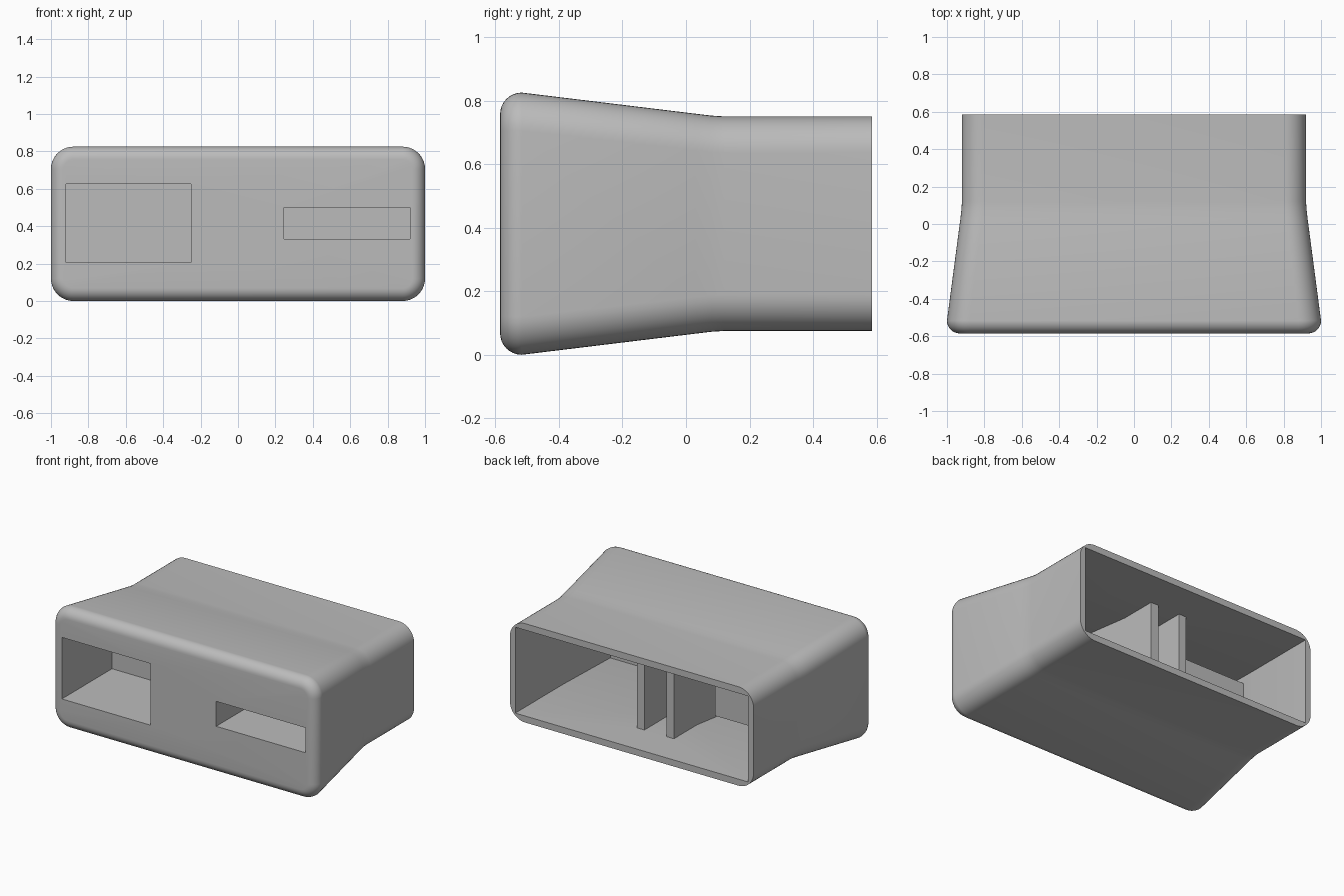
import bpy, bmesh, math
from mathutils import Vector

if "Cube" in bpy.data.objects:
    bpy.data.objects.remove(bpy.data.objects["Cube"], do_unlink=True)

MID = 0.4125            # height of the central axis
BACK, FRONT = 0.585, -0.585

grey = bpy.data.materials.new("plain grey")
grey.use_nodes = True
grey.diffuse_color = (0.5, 0.5, 0.5, 1)
grey.node_tree.nodes["Principled BSDF"].inputs["Base Color"].default_value = (0.5, 0.5, 0.5, 1)


def add_object(name, bm):
    bmesh.ops.recalc_face_normals(bm, faces=bm.faces[:])
    mesh = bpy.data.meshes.new(name)
    bm.to_mesh(mesh)
    bm.free()
    mesh.materials.append(grey)
    obj = bpy.data.objects.new(name, mesh)
    bpy.context.collection.objects.link(obj)
    return obj


def ring_points(y, hx, hz, r, steps):
    """Rounded rectangle at depth y; zero steps gives sharp corners."""
    pts = []
    for k, (sx, sz) in enumerate([(1, 1), (-1, 1), (-1, -1), (1, -1)]):
        if not steps:
            pts.append(Vector((sx * hx, y, MID + sz * hz)))
            continue
        for i in range(steps + 1):
            a = math.pi / 2 * (k + i / steps)
            pts.append(Vector((sx * (hx - r) + r * math.cos(a), y,
                               MID + sz * (hz - r) + r * math.sin(a))))
    return pts


def loft(name, sections, steps):
    bm = bmesh.new()
    rings = [[bm.verts.new(p) for p in ring_points(*s, steps)] for s in sections]
    for a, b in zip(rings, rings[1:]):
        for i in range(len(a)):
            j = (i + 1) % len(a)
            bm.faces.new((a[i], a[j], b[j], b[i]))
    bm.faces.new(rings[0])
    bm.faces.new(rings[-1])
    return add_object(name, bm)


def box(name, x, y, z):
    bm = bmesh.new()
    bmesh.ops.create_cube(bm, size=1)
    for v in bm.verts:
        v.co = [lo + (c + 0.5) * (hi - lo) for c, (lo, hi) in zip(v.co, (x, y, z))]
    return add_object(name, bm)


def subtract(target, cutter):
    cutter.hide_render = True
    mod = target.modifiers.new("cut", 'BOOLEAN')
    mod.operation, mod.solver, mod.object = 'DIFFERENCE', 'EXACT', cutter
    bpy.context.view_layer.objects.active = target
    bpy.ops.object.modifier_apply(modifier=mod.name)
    bpy.data.objects.remove(cutter, do_unlink=True)


# Outer body: straight sleeve, soft bend, flared nose with a rounded front edge
sections = [(BACK, 0.92, 0.3375, 0.115), (0.12, 0.92, 0.3375, 0.115),
            (0.08, 0.9225, 0.34, 0.115), (0.03, 0.928, 0.346, 0.115)]
FILLET = 0.068
for i in range(9):
    a = math.pi / 2 * i / 8
    inset = FILLET * (1 - math.cos(a))
    sections.append((FRONT + FILLET * (1 - math.sin(a)),
                     1 - inset, MID - inset, 0.12 - inset))
body = loft("housing_shell", sections, 10)

# Hollow interior, keeping the dividers and the port boxes standing in it
cavity = loft("cavity_cutter", [(BACK + 0.05, 0.879, 0.293, 0), (0.08, 0.879, 0.293, 0),
                                (-0.54, 0.95, 0.365, 0)], 0)
for side in (-1, 1):
    xs = sorted((side * 0.083, side * 0.14))
    subtract(cavity, box("divider", xs, (-0.7, 0.33), (-0.1, 1)))

# Ports: (x range, z range, inner end); each has a closed sleeve around it
ports = [((-0.92, -0.25), (0.205, 0.625), -0.045),
         ((0.245, 0.92), (0.33, 0.50), -0.25)]
WALL = 0.045
for x, z, end in ports:
    grown = lambda r: (r[0] - WALL, r[1] + WALL)
    subtract(cavity, box("port_sleeve", grown(x), (-0.7, end + 0.025), grown(z)))
subtract(body, cavity)
for x, z, end in ports:
    subtract(body, box("port_cutter", x, (-0.7, end), z))

# Smooth shading with crisp cut edges
bpy.ops.object.select_all(action='DESELECT')
body.select_set(True)
bpy.context.view_layer.objects.active = body
bpy.ops.object.shade_smooth_by_angle(angle=math.radians(30))
